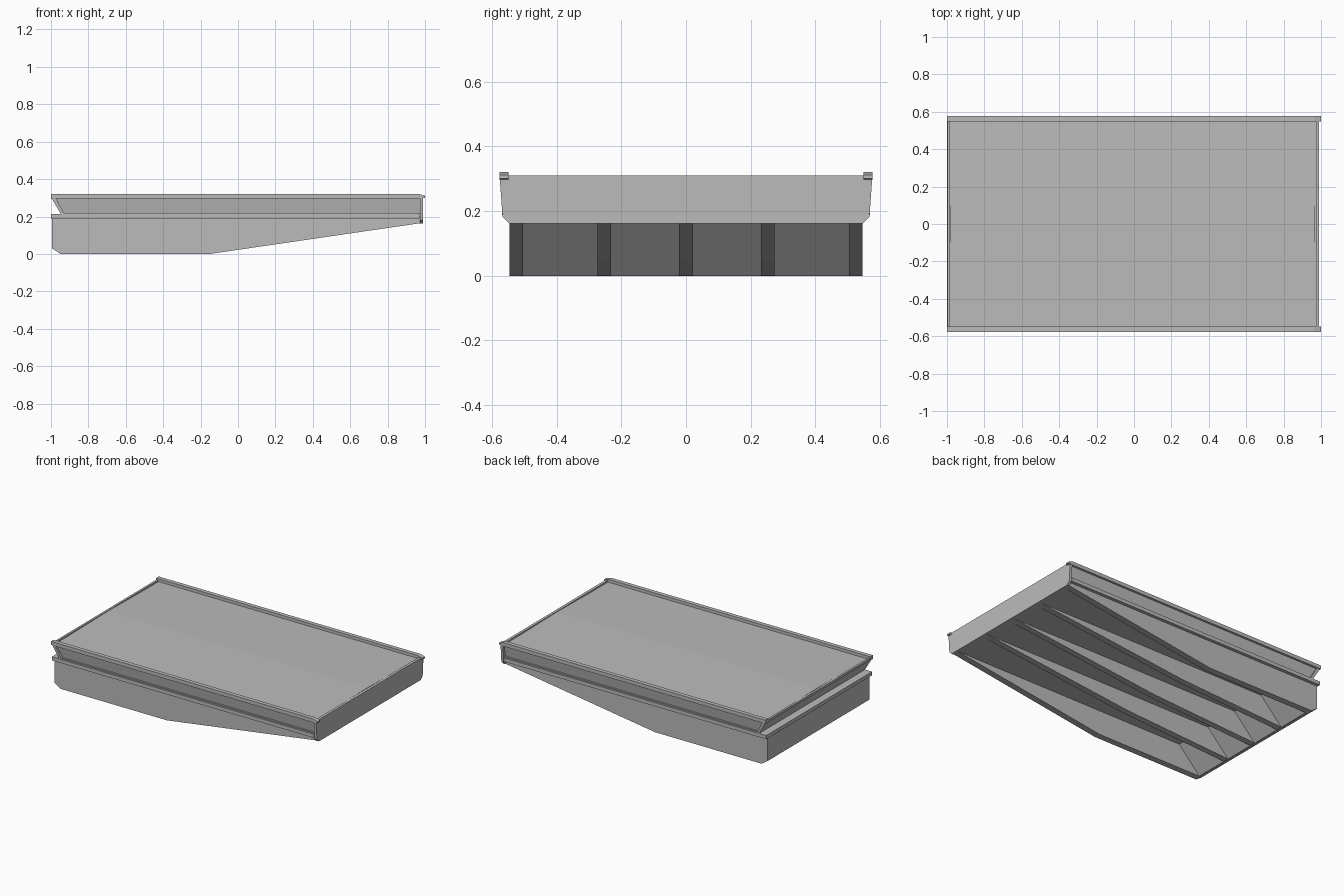
import bpy, bmesh
from mathutils import Vector

cube = bpy.data.objects.get("Cube")
if cube:
    bpy.data.objects.remove(cube)

grey = bpy.data.materials.new("painted_grey")
grey.use_nodes = True
COLOUR = (0.5, 0.5, 0.5, 1)
grey.diffuse_color = COLOUR
grey.node_tree.nodes["Principled BSDF"].inputs["Base Color"].default_value = COLOUR


def finish(name, bm):
    bmesh.ops.recalc_face_normals(bm, faces=bm.faces)
    mesh = bpy.data.meshes.new(name)
    bm.to_mesh(mesh)
    bm.free()
    mesh.materials.append(grey)
    obj = bpy.data.objects.new(name, mesh)
    bpy.context.collection.objects.link(obj)
    return obj


def loft(name, ring_a, ring_b):
    """Solid between two matching rings of points."""
    bm = bmesh.new()
    a = [bm.verts.new(p) for p in ring_a]
    b = [bm.verts.new(p) for p in ring_b]
    bm.faces.new(a)
    bm.faces.new(b)
    for i in range(len(a)):
        j = (i + 1) % len(a)
        bm.faces.new((a[i], a[j], b[j], b[i]))
    return finish(name, bm)


def along_y(name, xz, y0, y1):
    return loft(name, [(x, y0, z) for x, z in xz], [(x, y1, z) for x, z in xz])


def along_x(name, yz, x0, x1):
    return loft(name, [(x0, y, z) for y, z in yz], [(x1, y, z) for y, z in yz])


def box(name, x0, x1, y, z0, z1):
    return along_x(name, [(-y, z0), (y, z0), (y, z1), (-y, z1)], x0, x1)


def rect(x0, x1, y, z):
    return [(x0, -y, z), (x1, -y, z), (x1, y, z), (x0, y, z)]


# Underframe: floor plate, projecting flange and sloped tail box
box("floor_plate", -0.99, 0.98, 0.54, 0.165, 0.2)
box("frame_flange", -1.0, 0.97, 0.568, 0.188, 0.213)
along_y("tail_box", [(-0.995, 0.195), (-0.995, 0.03), (-0.95, 0), (-0.94, 0),
                     (-0.78, 0.166), (-0.78, 0.195)], -0.51, 0.51)

# Tapered outer beams
outer = [(-0.995, 0.195), (-0.995, 0.03), (-0.95, 0), (-0.15, 0),
         (0.98, 0.165), (0.98, 0.195)]
for side, s in (("left", 1), ("right", -1)):
    along_y("outer_beam_" + side, outer, s * 0.503, s * 0.546)

# Tapered inner beams
inner = [(-0.94, 0.19), (-0.94, 0.001), (-0.15, 0.045), (0.97, 0.165), (0.97, 0.19)]
for i, y in enumerate((-0.252, 0, 0.252)):
    along_y(f"inner_beam_{i + 1}", inner, y - 0.021, y + 0.021)

# Upper tray with inward-leaning sides and a raked tail
loft("tray_body", rect(-0.945, 0.98, 0.548, 0.21), rect(-0.995, 0.98, 0.563, 0.3))
loft("tray_tail_frame", rect(-0.945, -0.925, 0.566, 0.21),
     rect(-0.998, -0.975, 0.572, 0.3))
box("tray_sill", -0.93, 0.97, 0.56, 0.21, 0.219)

# Deck, slightly crowned towards the centre line
along_x("crowned_deck", [(-0.555, 0.285), (0.555, 0.285), (0.555, 0.301),
                         (0, 0.3095), (-0.555, 0.301)], -0.98, 0.968)
box("tail_lip", -0.998, -0.984, 0.555, 0.295, 0.31)

# Head panel closing the front of tray and underframe
along_x("head_panel", [(-0.546, 0.162), (0.546, 0.162), (0.567, 0.182),
                       (0.575, 0.295), (0.575, 0.31), (-0.575, 0.31),
                       (-0.575, 0.295), (-0.567, 0.182)], 0.972, 0.99)

# Side rails
rail = [(-1, 0.296), (-1, 0.321), (0.965, 0.321), (1, 0.311), (1, 0.3), (0.98, 0.296)]
for side, s in (("left", 1), ("right", -1)):
    along_y("side_rail_" + side, rail, s * 0.549, s * 0.577)
